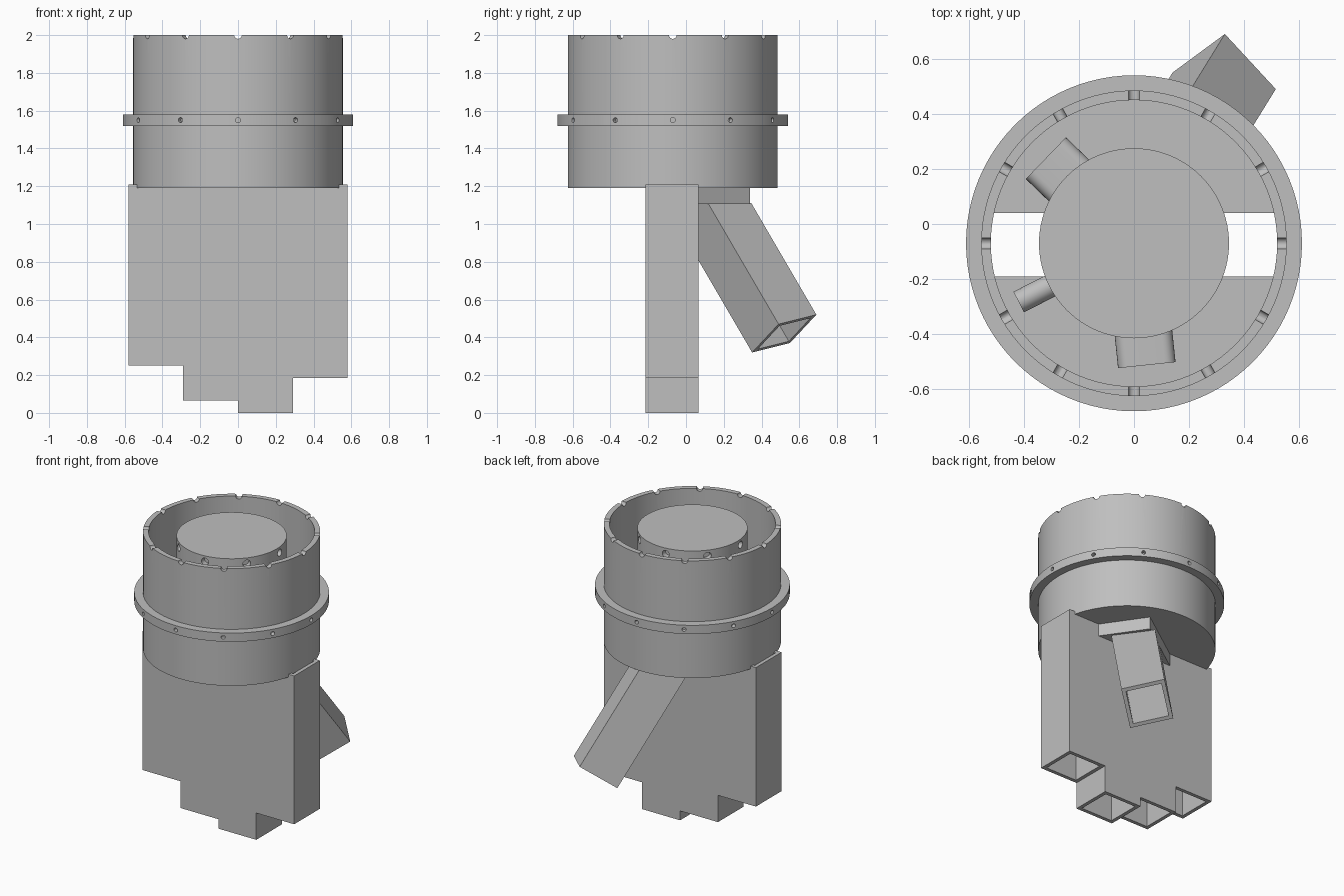
import bpy, bmesh, math
from mathutils import Vector, Matrix

if "Cube" in bpy.data.objects:
    bpy.data.objects.remove(bpy.data.objects["Cube"], do_unlink=True)

grey = bpy.data.materials.new("plain_grey")
grey.use_nodes = True
GREY = (0.52, 0.52, 0.52, 1)
grey.diffuse_color = GREY
grey.node_tree.nodes["Principled BSDF"].inputs["Base Color"].default_value = GREY

CY = -0.07            # y of the drum axis
WALL = 0.025
SEG = 96


def finish(name, bm):
    bmesh.ops.recalc_face_normals(bm, faces=bm.faces)
    me = bpy.data.meshes.new(name)
    bm.to_mesh(me)
    bm.free()
    me.materials.append(grey)
    ob = bpy.data.objects.new(name, me)
    bpy.context.collection.objects.link(ob)
    return ob


def activate(ob):
    bpy.ops.object.select_all(action='DESELECT')
    ob.select_set(True)
    bpy.context.view_layer.objects.active = ob


def smooth(ob):
    activate(ob)
    bpy.ops.object.shade_smooth_by_angle(angle=math.radians(30))


def cut(ob, cutter):
    mod = ob.modifiers.new("cut", 'BOOLEAN')
    mod.operation = 'DIFFERENCE'
    mod.solver = 'EXACT'
    mod.object = cutter
    activate(ob)
    bpy.ops.object.modifier_apply(modifier=mod.name)
    bpy.data.objects.remove(cutter, do_unlink=True)


def bridge(bm, loops, cyclic=True):
    """Skin equal-length loops of points; cyclic joins the last to the first."""
    rows = [[bm.verts.new(p) for p in loop] for loop in loops]
    pairs = list(zip(rows, rows[1:]))
    if cyclic:
        pairs.append((rows[-1], rows[0]))
    else:
        bm.faces.new(rows[0])
        bm.faces.new(rows[-1])
    n = len(rows[0])
    for a, b in pairs:
        for i in range(n):
            j = (i + 1) % n
            bm.faces.new((a[i], a[j], b[j], b[i]))


def circle(r, z):
    steps = [math.tau * i / SEG for i in range(SEG)]
    return [(r * math.cos(a), CY + r * math.sin(a), z) for a in steps]


def lathe(name, profile, cyclic):
    bm = bmesh.new()
    bridge(bm, [circle(r, z) for r, z in profile], cyclic)
    return finish(name, bm)


def radial(angle, r, z):
    """Matrix at radius r whose local x points outward from the drum axis."""
    return (Matrix.Translation((0, CY, z)) @ Matrix.Rotation(angle, 4, 'Z')
            @ Matrix.Translation((r, 0, 0)))


def add_pins(bm, count, start, r, z, pin_r, length):
    lie = Matrix.Rotation(math.pi / 2, 4, 'Y')
    for i in range(count):
        bmesh.ops.create_cone(bm, cap_ends=True, segments=16, radius1=pin_r,
                              radius2=pin_r, depth=length,
                              matrix=radial(start + math.tau * i / count, r, z) @ lie)


def rect(x0, x1, y0, y1, z):
    return [(x0, y0, z), (x1, y0, z), (x1, y1, z), (x0, y1, z)]


# Outer shell with its flange, rim notches and flange holes
shell = lathe("outer_shell", [(0.52, 2), (0.555, 2), (0.555, 1.58), (0.61, 1.58),
                              (0.61, 1.52), (0.555, 1.52), (0.555, 1.19), (0.52, 1.19)], True)
bm = bmesh.new()
add_pins(bm, 12, 0, 0.54, 2, 0.02, 0.1)
add_pins(bm, 12, 0, 0.61, 1.55, 0.013, 0.06)
cut(shell, finish("shell_cutter", bm))
smooth(shell)

# Floor plate with the slot above the ducts
floor = lathe("floor_plate", [(0.53, 1.19), (0.53, 1.205)], False)
bm = bmesh.new()
bridge(bm, [rect(-0.6, 0.6, -0.19, 0.04, z) for z in (1.1, 1.3)], False)
cut(floor, finish("slot_cutter", bm))
smooth(floor)

# Inner drum with a row of small holes under its top
drum = lathe("inner_drum", [(0.345, 1.2), (0.345, 1.97)], False)
bm = bmesh.new()
add_pins(bm, 8, math.radians(6), 0.345, 1.93, 0.025, 0.08)
cut(drum, finish("drum_cutter", bm))
smooth(drum)

# Rounded outlets and a round pipe on the drum side
for name, deg in (("back_outlet", 136), ("front_outlet", -84)):
    bm = bmesh.new()
    bmesh.ops.create_cube(bm, size=1)
    bmesh.ops.scale(bm, vec=(0.14, 0.21, 0.2), verts=bm.verts)
    along = [e for e in bm.edges if abs((e.verts[0].co - e.verts[1].co).x) > 0.1]
    bmesh.ops.bevel(bm, geom=along, offset=0.04, segments=6, profile=0.5, affect='EDGES')
    bm.transform(radial(math.radians(deg), 0.375, 1.5))
    smooth(finish(name, bm))
bm = bmesh.new()
add_pins(bm, 1, math.radians(207), 0.4, 1.5, 0.042, 0.14)
smooth(finish("side_pipe", bm))

# Four open ducts side by side, each with its own length
ducts = (("far_right_duct", -0.58, 0.25), ("mid_right_duct", -0.29, 0.065),
         ("mid_left_duct", 0, 0), ("far_left_duct", 0.29, 0.185))
for name, x, low in ducts:
    outer = (x, x + 0.29, -0.215, 0.065)
    inner = (x + WALL, x + 0.29 - WALL, -0.215 + WALL, 0.065 - WALL)
    bm = bmesh.new()
    bridge(bm, [rect(*outer, low), rect(*outer, 1.21), rect(*inner, 1.21), rect(*inner, low)])
    finish(name, bm)

# Slanted square chute at the back, trimmed at the ducts and the mount
corner = Vector((0.33, 0.69, 0.52))
u = Vector((0.185, -0.2, -0.05))
v = Vector((-0.19, -0.14, -0.15))
up = -u.cross(v).normalized() * 1.2


def chute_loop(w, shift):
    base = corner + shift
    a, b = u.normalized() * w, v.normalized() * w
    return [base + a + b, base + u - a + b, base + u + v - a - b, base + v + a - b]


bm = bmesh.new()
zero = Vector()
bridge(bm, [chute_loop(0, zero), chute_loop(0, up), chute_loop(WALL, up), chute_loop(WALL, zero)])
for co, no in (((0, 0.05, 0), (0, -1, 0)), ((0, 0, 1.11), (0, 0, 1))):
    bmesh.ops.bisect_plane(bm, geom=bm.verts[:] + bm.edges[:] + bm.faces[:],
                           plane_co=co, plane_no=no, clear_outer=True)
finish("slanted_chute", bm)

# Wedge-shaped mount joining the chute to the floor
bm = bmesh.new()
plan = ((0.154, 0.34), (-0.26, 0.05), (0.354, 0.05))
bridge(bm, [[(x, y, z) for x, y in plan] for z in (1.105, 1.2)], False)
finish("chute_mount", bm)
